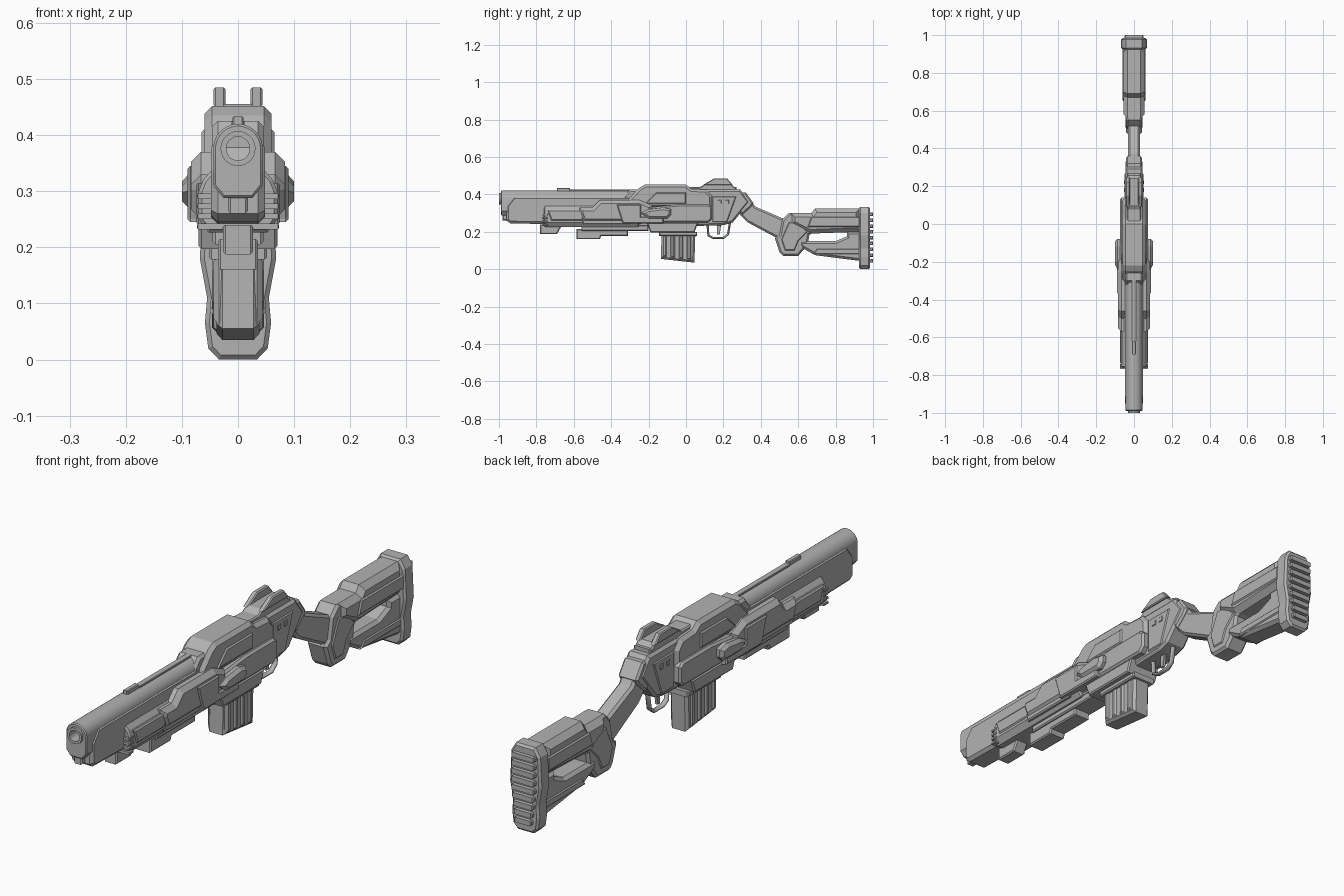
import bpy, bmesh
from math import sin, cos, tau, radians

cube = bpy.data.objects.get("Cube")
if cube:
    bpy.data.objects.remove(cube, do_unlink=True)

grey = bpy.data.materials.new("gunmetal_grey")
grey.use_nodes = True
grey.diffuse_color = (.45, .45, .45, 1)
grey.node_tree.nodes["Principled BSDF"].inputs["Base Color"].default_value = grey.diffuse_color


def solid(name, outline, start, end, place, bevel):
    """Extrude a closed outline from start to end, chamfering both rims."""
    bm = bmesh.new()
    caps = [bm.faces.new([bm.verts.new(place(u, v, depth)) for u, v in outline])
            for depth in (start, end)]
    near, far = (list(cap.verts) for cap in caps)
    for i in range(len(outline)):
        bm.faces.new((near[i - 1], near[i], far[i], far[i - 1]))
    bmesh.ops.recalc_face_normals(bm, faces=bm.faces[:])
    if bevel:
        rim = list({edge for cap in caps for edge in cap.edges})
        bmesh.ops.bevel(bm, geom=rim, offset=bevel, offset_type='OFFSET', segments=1,
                        profile=.5, affect='EDGES', clamp_overlap=True)
    mesh = bpy.data.meshes.new(name)
    bm.to_mesh(mesh)
    bm.free()
    mesh.materials.append(grey)
    part = bpy.data.objects.new(name, mesh)
    bpy.context.collection.objects.link(part)
    return part


def side(name, outline, half, bevel=.01):
    """Side outline (y, z), extruded across the width."""
    return solid(name, outline, -half, half, lambda y, z, x: (x, y, z), bevel)


def section(name, right_half, front, back, bevel=0):
    """Right half of a cross-section (x, z), mirrored and run along y."""
    left_half = [(-x, z) for x, z in reversed(right_half)]
    return solid(name, right_half + left_half, front, back, lambda x, z, y: (x, y, z), bevel)


def block(name, front, back, low, high, half, bevel=.005, nose=0, tail=0):
    """Box whose ends slope: positive sets the top edge in, negative the bottom edge."""
    outline = [(front + max(0, -nose), low), (back - max(0, -tail), low),
               (back - max(0, tail), high), (front + max(0, nose), high)]
    return side(name, outline, half, bevel)


def arc(radius, height, steps, sweep):
    """Points (x, z) running clockwise from the top of a circle."""
    return [(radius * sin(sweep * (i + .5) / steps), height + radius * cos(sweep * (i + .5) / steps))
            for i in range(steps)]


def cylinder(name, radius, front, back, height):
    return section(name, arc(radius, height, steps=16, sweep=tau / 2), front, back)


# Barrel with rounded top, muzzle ring and bore
bore_height = .376
barrel_section = arc(.044, bore_height, steps=8, sweep=tau / 4) + [(.044, .31), (.026, .288)]
barrel = section("barrel", barrel_section, front=-.99, back=-.2, bevel=.004)
ring = cylinder("muzzle_ring", radius=.031, front=-1, back=-.98, height=bore_height)
cutter = cylinder("bore_cutter", radius=.021, front=-1.1, back=-.93, height=bore_height)
cutter.hide_render = True
for part in (barrel, ring):
    bpy.ops.object.select_all(action='DESELECT')
    part.select_set(True)
    bpy.context.view_layer.objects.active = part
    cut = part.modifiers.new("bore", 'BOOLEAN')
    cut.operation, cut.object, cut.solver = 'DIFFERENCE', cutter, 'EXACT'
    bpy.ops.object.modifier_apply(modifier=cut.name)
    bpy.ops.object.shade_smooth_by_angle(angle=radians(30))
bpy.data.objects.remove(cutter, do_unlink=True)

# Barrel shroud, top rib and front bead
side("barrel_shroud", [(-.92, .39), (-.96, .34), (-.96, .26), (-.94, .245),
                       (-.2, .23), (-.2, .39)], half=.048, bevel=.012)
block("shroud_keel", front=-.98, back=-.9, low=.26, high=.3, half=.018)
block("top_rib", front=-.62, back=-.2, low=.41, high=.425, half=.012, bevel=.002)
block("front_bead", front=-.69, back=-.62, low=.41, high=.434, half=.01, bevel=.003)

# Handguard with side rails and front serrations
section("handguard", [(.045, .34), (.062, .32), (.07, .3), (.07, .25), (.052, .226)],
        front=-.76, back=-.25, bevel=.006)
block("handguard_rail", front=-.74, back=-.55, low=.26, high=.315, half=.075, nose=-.02)
block("handguard_rear_rail", front=-.57, back=-.3, low=.24, high=.315, half=.075, nose=-.02)
for i in range(4):
    base = .232 + i * .018
    block("front_serration", front=-.768, back=-.74, low=base, high=base + .01,
          half=.073, bevel=.002)
block("front_foot", front=-.78, back=-.66, low=.187, high=.24, half=.027, tail=-.03)

# Lower fore-grip rail
block("under_rail", front=-.585, back=-.44, low=.16, high=.215, half=.036, tail=-.02)
block("under_rail_rear", front=-.48, back=-.31, low=.178, high=.215, half=.036)
block("under_rail_mount", front=-.56, back=-.2, low=.205, high=.235, half=.045)

# Receiver core, top hump and side armour
side("receiver", [(-.34, .22), (.2, .235), (.25, .25), (.34, .36),
                  (.29, .425), (-.3, .425), (-.34, .38)], half=.046)
side("receiver_hump", [(-.33, .33), (-.33, .35), (-.25, .435), (-.22, .452), (0, .452),
                       (.03, .43), (.11, .425), (.14, .39), (.14, .33)], half=.06, bevel=.014)
side("shoulder_plate", [(-.57, .33), (-.57, .3), (-.55, .25), (-.18, .25), (-.18, .34),
                        (-.25, .37), (-.46, .37), (-.5, .33)], half=.084, bevel=.018)
block("front_armour", front=-.37, back=-.24, low=.25, high=.345, half=.09, nose=-.03)
block("lower_armour", front=-.34, back=-.12, low=.245, high=.28, half=.09)
side("rear_armour", [(-.2, .25), (.12, .25), (.14, .27), (.14, .33),
                     (.12, .345), (-.05, .345), (-.2, .33)], half=.074, bevel=.008)
side("side_boss", [(-.24, .3), (-.2, .27), (-.1, .27), (-.08, .29),
                   (-.08, .32), (-.12, .33), (-.2, .32)], half=.1, bevel=.012)
block("ejection_cover", front=-.22, back=0, low=.35, high=.41, half=.065, nose=.06)
block("receiver_rear_plate", front=.14, back=.27, low=.25, high=.39, half=.05, tail=-.05)
for front in (.17, .21):
    block("receiver_pin", front, front + .02, low=.35, high=.37, half=.053, bevel=.002)

# Rear sight with two prongs
block("sight_rail", front=-.02, back=.27, low=.42, high=.44, half=.036)
block("sight_base", front=.06, back=.27, low=.43, high=.455, half=.036, nose=.04, tail=.03)
for direction in (-1, 1):
    prong = side("sight_prong", [(.09, .45), (.15, .485), (.22, .485), (.25, .45)],
                 half=.011, bevel=.004)
    prong.location.x = direction * .033

# Magazine well and ribbed magazine
block("magazine_well", front=-.21, back=.065, low=.197, high=.25, half=.07, nose=-.02, tail=-.02)
block("magazine_lip", front=-.145, back=.06, low=.178, high=.2, half=.052)
side("magazine", [(-.13, .19), (-.135, .055), (.045, .035), (.05, .19)], half=.038)
rib_spacing, rib_width = .044, .03
for i in range(4):
    front = -.13 + i * rib_spacing
    bottom = .063 - i * rib_spacing / 9
    side("magazine_rib", [(front, .185), (front, bottom), (front + rib_width, bottom),
                          (front + rib_width, .185)], half=.044)

# Trigger and guard
curve = bpy.data.curves.new("trigger_guard", 'CURVE')
curve.dimensions = '3D'
curve.bevel_depth = .007
curve.bevel_resolution = 1
path = [(.115, .24), (.12, .18), (.145, .167), (.2, .167), (.225, .187), (.235, .25)]
spline = curve.splines.new('POLY')
spline.points.add(len(path) - 1)
for point, (y, z) in zip(spline.points, path):
    point.co = (0, y, z, 1)
curve.materials.append(grey)
guard = bpy.data.objects.new("trigger_guard", curve)
bpy.context.collection.objects.link(guard)
guard.scale.x = 1.6
block("trigger", front=.165, back=.19, low=.185, high=.25, half=.006, bevel=.001, tail=-.01)

# Wrist and collar joining receiver to stock
side("wrist", [(.26, .41), (.32, .41), (.37, .335), (.52, .27), (.56, .26),
               (.53, .15), (.48, .17), (.33, .25), (.29, .29)], half=.032)
side("wrist_collar", [(.265, .33), (.3, .41), (.32, .41), (.36, .355),
                      (.35, .335), (.3, .29)], half=.042, bevel=.008)

# Stock: grip block, upper comb and lower strut around an opening
side("grip_block", [(.515, .265), (.55, .3), (.66, .3), (.7, .2), (.66, .185), (.65, .13),
                    (.6, .07), (.52, .07), (.5, .09), (.475, .165), (.5, .185)], half=.042)
side("grip_panel", [(.55, .25), (.6, .25), (.65, .2), (.6, .15),
                    (.58, .1), (.53, .1), (.51, .16)], half=.046, bevel=.004)
side("stock_comb", [(.56, .24), (.56, .3), (.67, .3), (.69, .325), (.93, .325),
                    (.93, .2), (.66, .19), (.62, .21)], half=.056, bevel=.022)
block("cheek_plate", front=.65, back=.93, low=.225, high=.28, half=.061, nose=.02)
side("stock_strut", [(.61, .15), (.8, .15), (.86, .175), (.86, .2), (.94, .2),
                     (.94, .043), (.82, .058), (.69, .075), (.61, .12)], half=.046, bevel=.012)
block("strut_plate", front=.68, back=.93, low=.08, high=.11, half=.05, nose=.02)

# Butt plate and ridged pad
section("butt_plate", [(.042, .333), (.062, .3), (.068, .18), (.055, .11),
                       (.059, .065), (.053, .02), (.034, 0)], front=.925, back=.985, bevel=.008)
ridge_spacing, ridge_height = .031, .019
for i in range(9):
    base = .035 + i * ridge_spacing
    block("pad_ridge", front=.97, back=1, low=base, high=base + ridge_height,
          half=min(.05, .032 + base / 9), bevel=.004)
